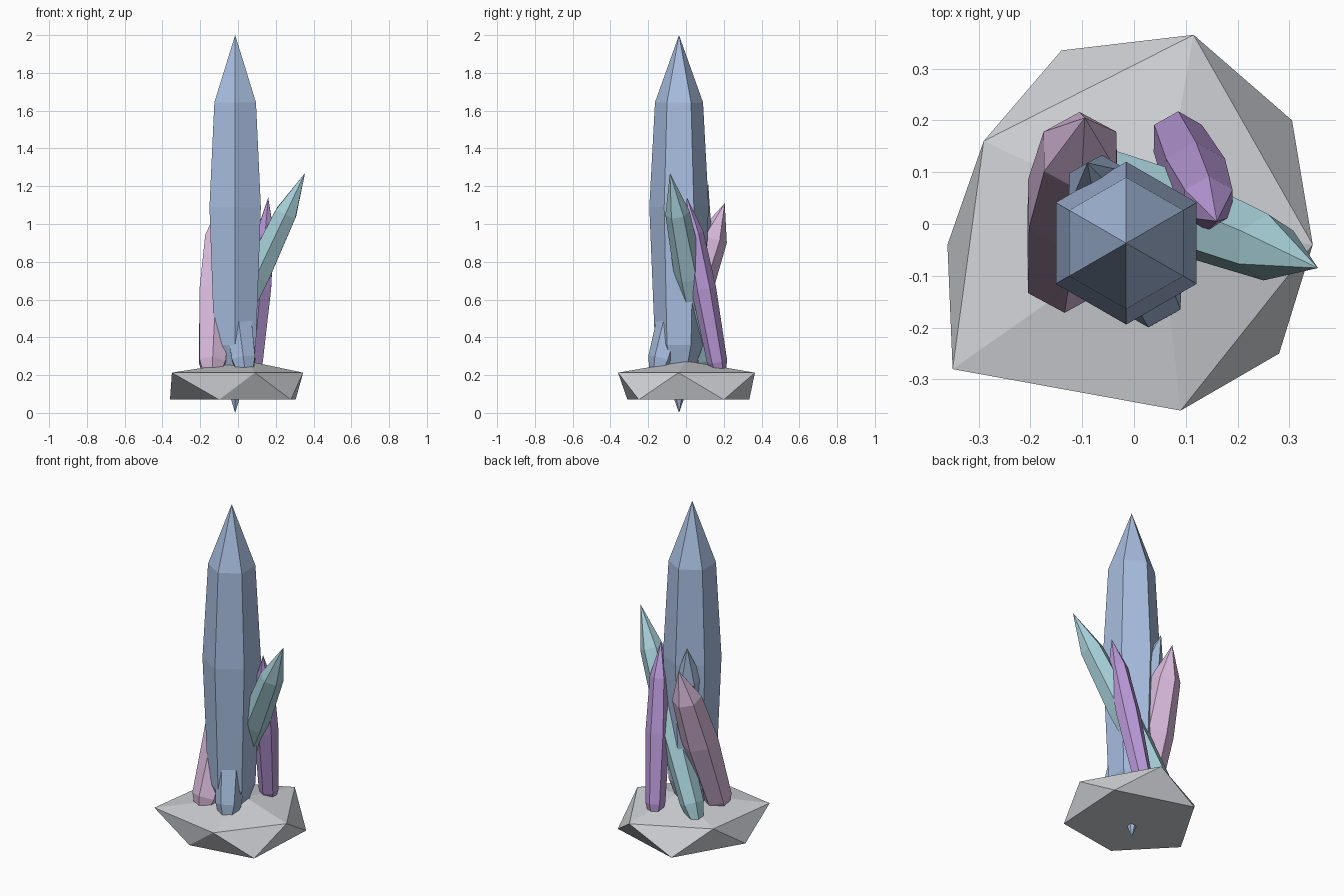
import bpy, bmesh, math
from mathutils import Vector

cube = bpy.data.objects.get("Cube")
if cube:
    bpy.data.objects.remove(cube, do_unlink=True)


def material(name, rgb):
    # colours are given as 8-bit sRGB and stored as linear values
    color = [(c / 255) ** 2.2 for c in rgb] + [1.0]
    mat = bpy.data.materials.new(name)
    mat.use_nodes = True
    mat.diffuse_color = color
    mat.node_tree.nodes["Principled BSDF"].inputs["Base Color"].default_value = color
    return mat


def add_object(name, bm, mat):
    bmesh.ops.recalc_face_normals(bm, faces=bm.faces)
    mesh = bpy.data.meshes.new(name)
    bm.to_mesh(mesh)
    bm.free()
    mesh.materials.append(mat)
    obj = bpy.data.objects.new(name, mesh)
    bpy.context.collection.objects.link(obj)


# Crystal profile: (fraction of the length, fraction of the widest radius)
PROFILE = [(0.18, 0.81), (0.545, 1.0), (0.822, 0.81)]
SIDES = 6


def crystal(name, root, tip, radius, mat):
    """Six-sided crystal, pointed at both ends, from root to tip."""
    root, tip = Vector(root), Vector(tip)
    axis = tip - root
    out = Vector((0, 1, 0))
    out = (out - out.project(axis)).normalized()
    side = axis.normalized().cross(out)
    bm = bmesh.new()
    rings = []
    for along, wide in PROFILE:
        ring = []
        for i in range(SIDES):
            a = math.tau * i / SIDES
            offset = (out * math.cos(a) + side * math.sin(a)) * radius * wide
            ring.append(bm.verts.new(root + axis * along + offset))
        rings.append(ring)
    low, high = bm.verts.new(root), bm.verts.new(tip)
    for i in range(SIDES):
        j = (i + 1) % SIDES
        bm.faces.new((low, rings[0][j], rings[0][i]))
        bm.faces.new((high, rings[-1][i], rings[-1][j]))
        for a, b in zip(rings, rings[1:]):
            bm.faces.new((a[i], a[j], b[j], b[i]))
    add_object(name, bm, mat)


blue = material("pale blue", (166, 188, 222))
teal = material("pale teal", (166, 207, 216))
purple = material("soft purple", (185, 153, 217))
pink = material("soft pink", (217, 186, 220))
grey = material("stone grey", (207, 209, 213))

# Crystal cluster
crystal("main_crystal", (-0.015, -0.037, 0), (-0.015, -0.037, 2), 0.157, blue)
crystal("small_blue_crystal", (0.056, -0.185, 0.08), (-0.09, 0.118, 1.21), 0.088, blue)
crystal("teal_crystal", (-0.21, 0.14, 0.08), (0.355, -0.085, 1.27), 0.08, teal)
crystal("purple_crystal", (0.068, 0.2, 0.08), (0.16, 0.005, 1.14), 0.066, purple)
crystal("pink_crystal", (-0.144, -0.161, 0.085), (-0.095, 0.205, 1.11), 0.1, pink)

# Faceted rock base: peak, upper rim and flat underside
upper = [(0.115, 0.365), (0.345, -0.04), (0.09, -0.36), (-0.35, -0.28), (-0.29, 0.16)]
lower = [(-0.14, 0.335), (0.305, 0.2), (0.28, -0.25), (-0.1, -0.31), (-0.36, -0.04)]
bm = bmesh.new()
bm.verts.new((0.05, 0, 0.275))
for outline, z in ((upper, 0.213), (lower, 0.07)):
    for x, y in outline:
        bm.verts.new((x, y, z))
bmesh.ops.convex_hull(bm, input=bm.verts)
add_object("rock_base", bm, grey)
